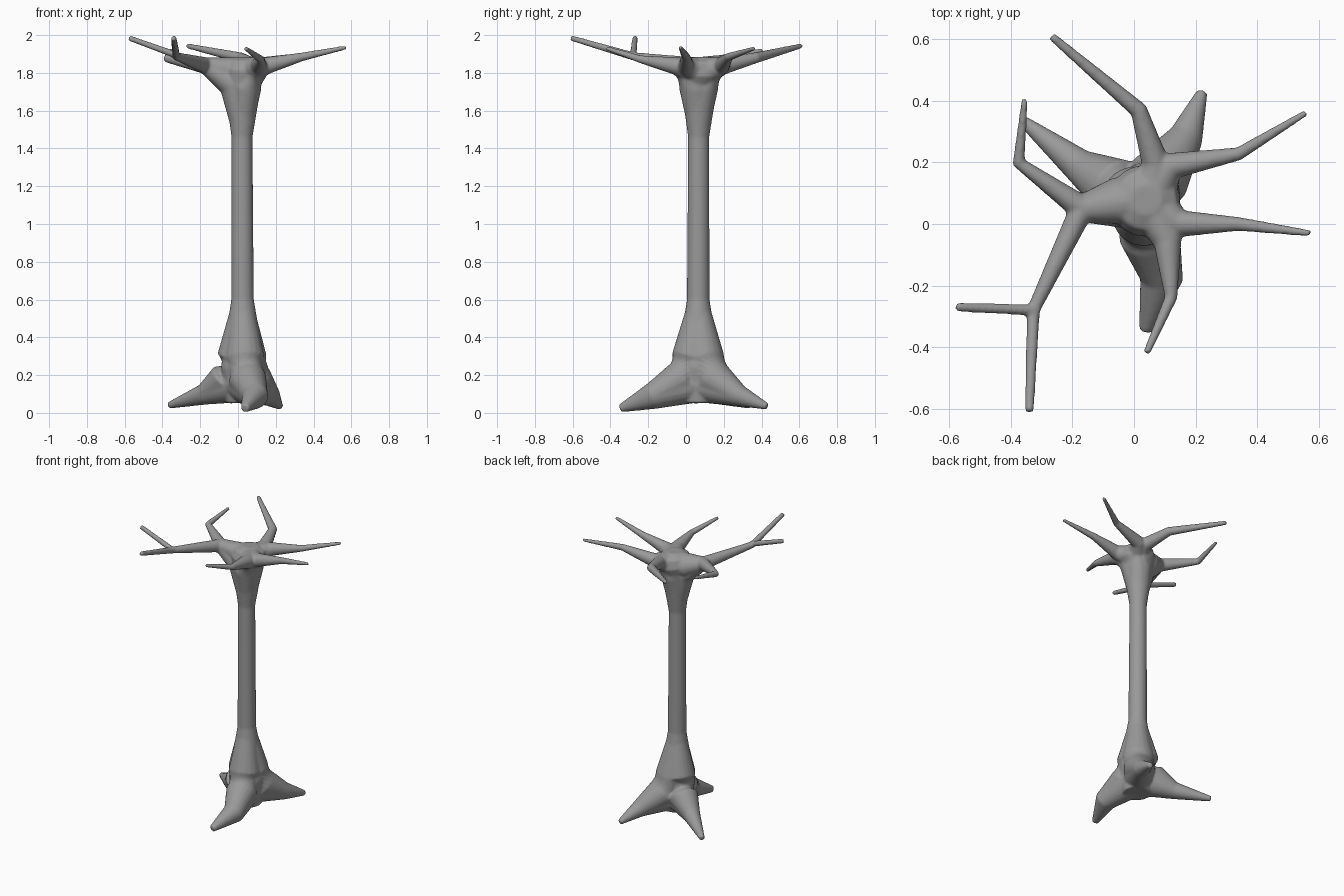
import bpy, bmesh, math
from mathutils import Vector

bm = bmesh.new()
SIDES = 20


def tube(points):
    """Closed tapered tube through (x, y, z, radius) points."""
    pos = [Vector(p[:3]) for p in points]
    rings = []
    for i, p in enumerate(points):
        a, b = pos[max(i - 1, 0)], pos[min(i + 1, len(pos) - 1)]
        if 0 < i < len(pos) - 1:
            t = (b - pos[i]).normalized() + (pos[i] - a).normalized()
        else:
            t = b - a
        t.normalize()
        ref = Vector((1, 0, 0)) if abs(t.z) > 0.8 else Vector((0, 0, 1))
        u = t.cross(ref).normalized()
        v = t.cross(u)
        rings.append([bm.verts.new(pos[i] + p[3] * (
            math.cos(k * math.tau / SIDES) * u + math.sin(k * math.tau / SIDES) * v))
            for k in range(SIDES)])
    for r, s in zip(rings, rings[1:]):
        for k in range(SIDES):
            n = (k + 1) % SIDES
            bm.faces.new((r[k], r[n], s[n], s[k]))
    bm.faces.new(rings[0][::-1])
    bm.faces.new(rings[-1])


def toward(a, b, f, z, r):
    """Point a fraction f from a to b in plan, at height z with radius r."""
    return (a[0] + (b[0] - a[0]) * f, a[1] + (b[1] - a[1]) * f, z, r)


# Trunk with flared base and crown
tube([(0.03, 0.065, 0.052, 0.09), (0.027, 0.065, 0.24, 0.118), (0.024, 0.065, 0.60, 0.060),
      (0.021, 0.067, 1.46, 0.056), (0.025, 0.07, 1.75, 0.100), (0.035, 0.075, 1.80, 0.118),
      (0.04, 0.08, 1.86, 0.10), (0.04, 0.08, 1.885, 0.05)])

# Roots, each running down out of the trunk
base = (0.025, 0.065)
for mid, tip in [
    ((-0.18, 0.19, 0.098, 0.056), (-0.365, 0.338, 0.04, 0.018)),
    ((0.17, 0.285, 0.09, 0.056), (0.222, 0.43, 0.034, 0.018)),
    ((0.09, -0.18, 0.088, 0.070), (0.037, -0.347, 0.024, 0.022)),
]:
    tube([(0.024, 0.065, 0.58, 0.055), toward(base, mid, 0.14, 0.29, 0.107),
          toward(base, mid, 0.38, 0.175, 0.102), mid, tip])
    tube([(*base, 0.16, 0.105), mid, tip])

# Crown limbs: shoulder, knee, tip
core = (0.045, 0.08, 1.80, 0.085)
for limb in [
    [(0.15, 0.00, 1.838, 0.046), (0.34, 0.00, 1.885, 0.023), (0.573, -0.03, 1.935, 0.011)],
    [(0.125, 0.19, 1.838, 0.046), (0.34, 0.228, 1.885, 0.022), (0.56, 0.362, 1.93, 0.011)],
    [(0.07, 0.20, 1.838, 0.046), (0.015, 0.37, 1.88, 0.029), (-0.268, 0.610, 1.943, 0.014)],
    [(0.11, -0.06, 1.838, 0.046), (0.12, -0.24, 1.872, 0.021), (0.04, -0.420, 1.93, 0.012)],
    [(-0.17, 0.05, 1.838, 0.045), (-0.375, 0.20, 1.876, 0.022), (-0.355, 0.405, 1.92, 0.011)],
    [(-0.17, 0.05, 1.838, 0.045), (-0.327, -0.28, 1.888, 0.022), (-0.34, -0.610, 1.985, 0.015)],
]:
    tube([core] + limb)
    # Web under the limb, rising from the trunk
    tube([(0.021, 0.067, 1.50, 0.054), toward((0.021, 0.067), limb[0], 0.24, 1.74, 0.078),
          limb[0]])
# Side twig of the forked limb
tube([(-0.31, -0.28, 1.888, 0.019), (-0.577, -0.27, 1.985, 0.015)])
# Fill across the top, between the left shoulder and the middle
tube([(0.06, 0.08, 1.80, 0.085), (-0.06, 0.075, 1.80, 0.075), (-0.17, 0.05, 1.836, 0.045)])

bmesh.ops.recalc_face_normals(bm, faces=bm.faces)
mesh = bpy.data.meshes.new("tree")
bm.to_mesh(mesh)
bm.free()
tree = bpy.data.objects.new("tree", mesh)
bpy.context.collection.objects.link(tree)

# Dark grey bark
bark = bpy.data.materials.new("dark_bark")
bark.diffuse_color = (0.32, 0.32, 0.32, 1)
mesh.materials.append(bark)

# Fuse all parts into one skin and soften the joins
remesh = tree.modifiers.new("fuse", 'REMESH')
remesh.mode = 'VOXEL'
remesh.voxel_size = 0.007
remesh.use_smooth_shade = True
soft = tree.modifiers.new("soften", 'SMOOTH')
soft.factor = 0.5
soft.iterations = 8
